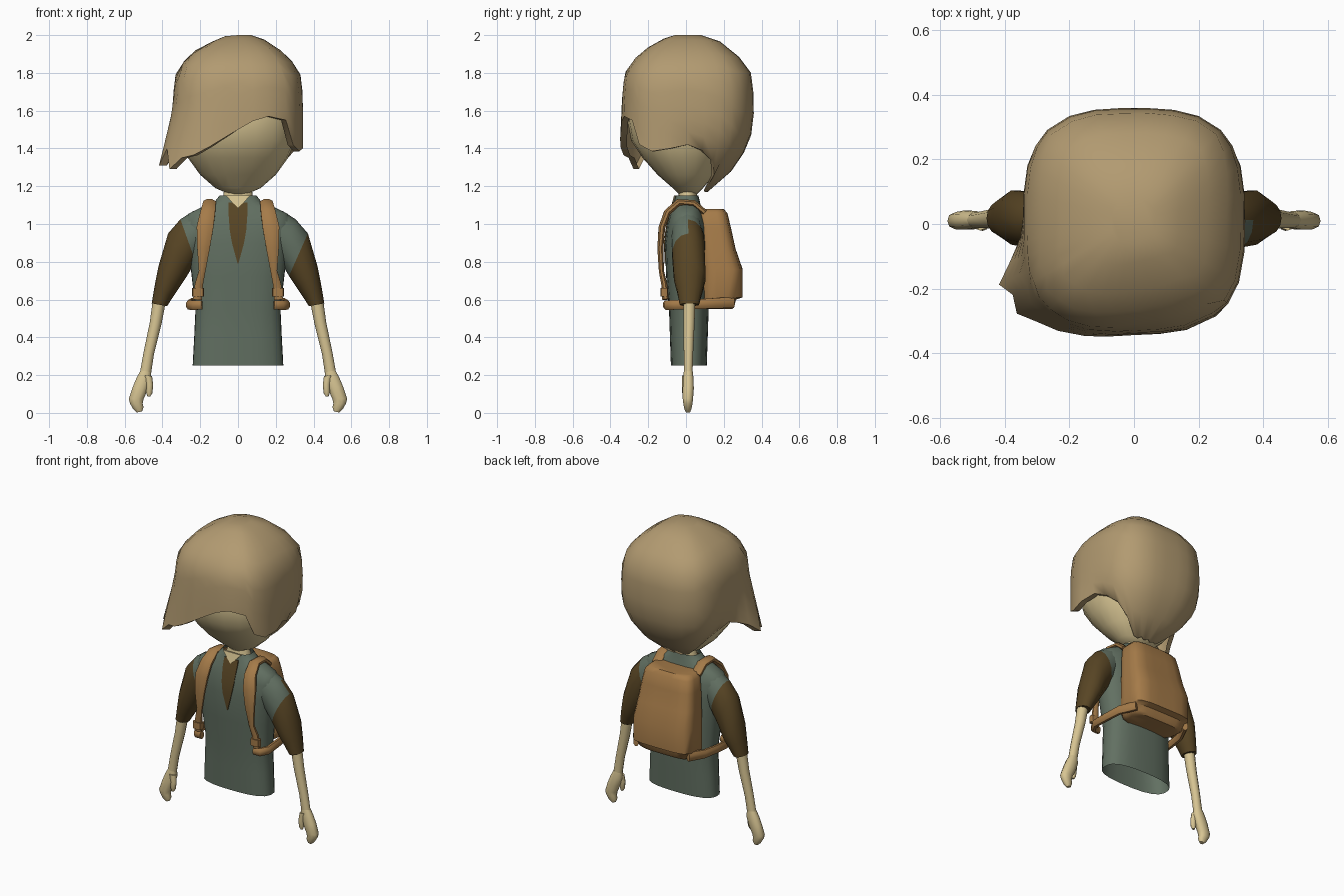
import bpy, bmesh, math
from mathutils import Vector


def material(name, rgb):
    m = bpy.data.materials.new(name)
    m.diffuse_color = (*rgb, 1)
    return m


HAIR = material("hair_sand", (0.445, 0.325, 0.165))
SKIN = material("skin_pale", (0.68, 0.555, 0.29))
TEAL = material("vest_teal", (0.122, 0.162, 0.122))
BROWN = material("shirt_brown", (0.098, 0.06, 0.018))
PACK = material("pack_tan", (0.375, 0.197, 0.066))


def interp(table, v):
    """Linear lookup in a list of (key, value), keys ascending."""
    if v <= table[0][0]:
        return table[0][1]
    for (a, p), (b, q) in zip(table, table[1:]):
        if v <= b:
            return p + (q - p) * (v - a) / (b - a)
    return table[-1][1]


def oval(angle, e):
    """Unit superellipse point; e=2 is a circle, larger is squarer."""
    c, s = math.cos(angle), math.sin(angle)
    k = (abs(c) ** e + abs(s) ** e) ** (-1 / e)
    return c * k, s * k


def ring(center, u, v, n, e=2.0, phase=0.0):
    c, u, v = Vector(center), Vector(u), Vector(v)
    out = []
    for i in range(n):
        a, b = oval(2 * math.pi * i / n + phase, e)
        out.append(c + u * a + v * b)
    return out


def loft(name, rings, mats, cap0=True, cap1=True, rule=None, smooth=50):
    bm = bmesh.new()
    rows = [[bm.verts.new(p) for p in r] for r in rings]
    n = len(rows[0])
    for a, b in zip(rows, rows[1:]):
        for i in range(n):
            j = (i + 1) % n
            bm.faces.new((a[i], a[j], b[j], b[i]))
    if cap0:
        bm.faces.new(rows[0][::-1])
    if cap1:
        bm.faces.new(rows[-1])
    bmesh.ops.recalc_face_normals(bm, faces=bm.faces)
    if rule:
        for i, f in enumerate(bm.faces):
            f.material_index = rule(i // n, f.calc_center_median())
    me = bpy.data.meshes.new(name)
    bm.to_mesh(me)
    bm.free()
    ob = bpy.data.objects.new(name, me)
    bpy.context.collection.objects.link(ob)
    for m in mats:
        me.materials.append(m)
    bpy.context.view_layer.objects.active = ob
    ob.select_set(True)
    bpy.ops.object.shade_smooth_by_angle(angle=math.radians(smooth))
    ob.select_set(False)
    return ob


def stack(rows, n, e=2.0):
    """Level rings from (z, half width, front y, back y)."""
    return [ring((0, (f + b) / 2, z), (hx, 0, 0), (0, (b - f) / 2, 0), n, e)
            for z, hx, f, b in rows]


def limb(rows, s, n, e=2.0):
    """Slanted rings from (outer x, outer z, inner x, inner z, centre y, half y)."""
    return [ring((s * (ox + ix) / 2, y, (oz + iz) / 2),
                 (s * (ox - ix) / 2, 0, (oz - iz) / 2), (0, hy, 0), n, e)
            for ox, oz, ix, iz, y, hy in rows]


def band(name, path, side, s):
    """Flat strap along (x, y, z, half width, half thickness), mirrored by s."""
    pts = [Vector((s * p[0], p[1], p[2])) for p in path]
    rings = []
    for i, p in enumerate(pts):
        t = (pts[min(i + 1, len(pts) - 1)] - pts[max(i - 1, 0)]).normalized()
        w = Vector(side)
        w = (w - t * w.dot(t)).normalized()
        rings.append(ring(p, w * path[i][3], t.cross(w) * path[i][4], 8, 3, math.pi / 8))
    loft(name, rings, [PACK])


# Head and neck
loft("head", stack([(1.16, .05, -.04, .06), (1.19, .12, -.07, .09),
                    (1.26, .2, -.15, .15), (1.35, .265, -.23, .2),
                    (1.44, .305, -.29, .25), (1.55, .315, -.31, .28),
                    (1.68, .3, -.29, .28), (1.82, .2, -.2, .2)], 20, 2.2), [SKIN])
loft("neck", stack([(1.04, .1, -.055, .07), (1.11, .09, -.05, .065),
                    (1.15, .078, -.04, .058), (1.24, .066, -.03, .05)], 12), [SKIN])

# Hair: columns of points running from the crown to an uneven lower edge
edge = [(0, 1.42), (14, 1.39), (27, 1.34), (37, 1.26), (46, 1.18), (58, 1.17),
        (70, 1.18), (82, 1.17), (98, 1.18), (110, 1.17), (122, 1.18), (134, 1.18),
        (143, 1.26), (153, 1.34), (166, 1.39), (180, 1.42), (190, 1.4), (198, 1.37),
        (205, 1.31), (211, 1.4), (218, 1.29), (226, 1.35), (235, 1.365), (247, 1.41),
        (258, 1.455), (270, 1.5), (283, 1.545), (296, 1.57), (311, 1.55), (319, 1.42),
        (330, 1.385), (345, 1.4)]
swell = [(1.17, .3), (1.28, .66), (1.42, .93), (1.55, 1), (1.7, .99),
         (1.8, .955), (1.88, .79), (1.965, .5), (2.0, .2)]
# Outward sweep of the fringe by direction, strongest at the pointed locks
sweep = [(186, 0), (198, .45), (205, .74), (218, .55), (229, .3), (242, .22),
         (270, .08), (300, .02), (315, 0)]
rows = []
for t in (0, .04, .14, .24, .36, .5, .64, .76, .88, 1, 1.001):
    row = []
    for deg, low in edge:
        z = 2.0 - (2.0 - low) * min(t, 1)
        f = interp(swell, z)
        if deg > 185 and z < 1.65:                      # fringe hangs outwards
            f = max(f, 1.0) + (1.65 - z) * interp(sweep, deg)
        if t > 1:                                       # rim turned inwards
            f *= .9
        x, y = oval(math.radians(deg), 3.0)
        row.append((.345 * f * x, .01 + .35 * f * y, z + .03 * min(0, x * f) * (z > 1.96)))
    rows.append(row)
loft("hair", rows, [HAIR], cap1=False, smooth=60)

# Vest body, open at the hem
body = [(.25, .24, -.08, .11), (.4, .232, -.085, .115), (.55, .225, -.09, .12),
        (.72, .245, -.105, .12), (.9, .265, -.112, .12), (1.0, .29, -.1, .105),
        (1.055, .262, -.085, .09), (1.09, .19, -.073, .08), (1.12, .122, -.064, .073),
        (1.15, .098, -.056, .066)]
loft("vest", stack(body, 24, 2.7), [TEAL], cap0=False, cap1=False)
front = [(r[0], r[2]) for r in body]


def plate(name, outline, mat, lift):
    """Thin inlay on the chest from (z, half width)."""
    loft(name, [[(s * w, interp(front, z) + dy, z) for s, dy in
                 ((-1, -lift), (1, -lift), (1, .002), (-1, .002))]
                for z, w in outline], [mat])


# Shirt front in the vest opening, with bare skin above it
plate("shirt_front", [(.79, .002), (.9, .032), (.97, .044), (1.055, .05), (1.09, .051),
                      (1.115, .049)], BROWN, .005)
plate("throat", [(1.088, .002), (1.12, .036), (1.152, .066)], SKIN, .0075)

for s in (-1, 1):
    tag = "right" if s > 0 else "left"

    # Sleeve: teal shoulder cap, brown below, cap reaching lower on one front
    def sleeve_rule(row, c, s=s):
        return 0 if row == 0 or (s > 0 and row == 1 and c.y < 0) else 1

    loft("sleeve_" + tag, limb([(.235, 1.07, .18, .86, .005, .08),
                                (.305, 1.025, .225, .80, .01, .088),
                                (.37, .95, .27, .725, .013, .088),
                                (.42, .78, .32, .65, .02, .086),
                                (.44, .68, .35, .605, .02, .068),
                                (.457, .58, .375, .565, .018, .052)], s, 14),
         [TEAL, BROWN], rule=sleeve_rule)

    # Forearm and hand
    loft("forearm_" + tag, limb([(.448, .62, .38, .6, .018, .034), (.467, .48, .405, .47, .016, .031),
                                 (.5, .32, .445, .31, .013, .026), (.518, .22, .46, .21, .012, .024),
                                 (.525, .19, .465, .18, .012, .024)], s, 10), [SKIN])
    loft("hand_" + tag, limb([(.515, .225, .462, .215, .012, .024), (.535, .19, .458, .18, .012, .028),
                              (.556, .14, .478, .12, .012, .03), (.578, .075, .5, .075, .01, .028),
                              (.572, .05, .505, .05, .01, .025), (.555, .02, .5, .03, .01, .02),
                              (.535, .002, .508, .008, .01, .012)], s, 10, 2.5), [SKIN])
    loft("thumb_" + tag, limb([(.5, .2, .455, .195, 0, .02), (.487, .15, .449, .15, -.004, .017),
                               (.487, .11, .453, .105, -.006, .015),
                               (.48, .088, .464, .088, -.006, .008)], s, 8), [SKIN])

    # Shoulder strap and side belt
    band("shoulder_strap_" + tag,
         [(.145, .1, 1.06, .032, .016), (.145, .04, 1.11, .034, .018), (.15, -.04, 1.115, .034, .018),
          (.16, -.1, 1.06, .04, .018), (.175, -.128, .98, .045, .018), (.183, -.136, .87, .034, .016),
          (.19, -.13, .75, .018, .014), (.207, -.115, .68, .022, .016), (.215, -.108, .6, .024, .018)],
         (1, 0, 0), s)
    band("side_belt_" + tag,
         [(.19, -.105, .572, .024, .018), (.23, -.1, .57, .026, .02), (.258, -.055, .572, .026, .018),
          (.252, .05, .575, .026, .018), (.24, .15, .58, .028, .018), (.19, .25, .585, .03, .018)],
         (0, 0, 1), s)
    # Strap buckle
    loft("buckle_" + tag, [ring((s * .212, -.115, z), (.032, 0, 0), (0, .02, 0), 8, 4)
                           for z in (.615, .66)], [PACK])

# Backpack
loft("backpack", stack([(.55, .17, .1, .245), (.565, .195, .09, .255), (.6, .208, .085, .265),
                        (.612, .212, .085, .3), (.76, .21, .08, .3), (.87, .198, .075, .262),
                        (.98, .185, .065, .238), (1.055, .172, .06, .22),
                        (1.08, .15, .065, .2)], 24, 5), [PACK])
